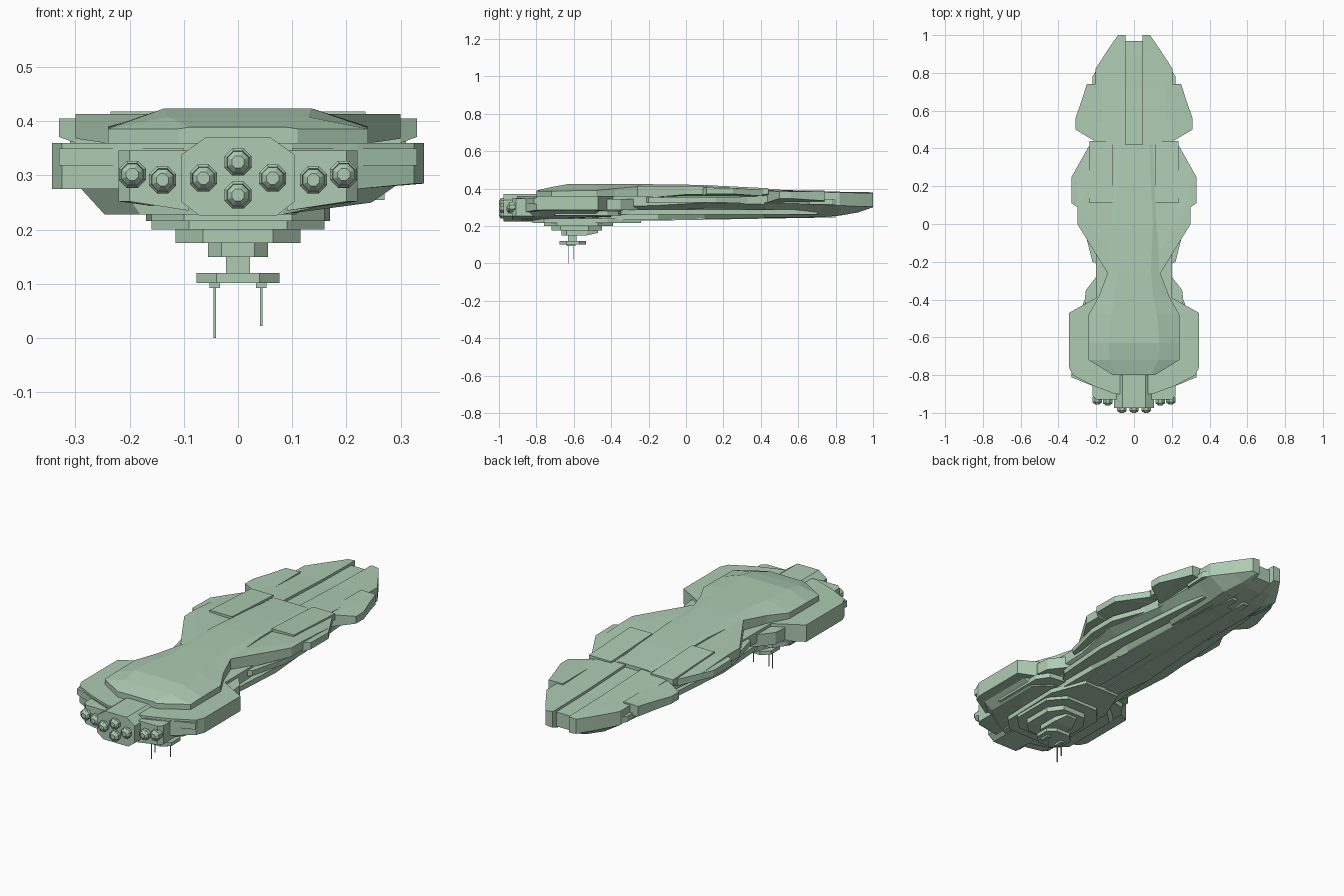
import bpy, bmesh, math

if "Cube" in bpy.data.objects:
    bpy.data.objects.remove(bpy.data.objects["Cube"])

mat = bpy.data.materials.new("pale_green_hull")
mat.diffuse_color = (0.42, 0.60, 0.45, 1)
mat.use_nodes = True
mat.node_tree.nodes["Principled BSDF"].inputs["Base Color"].default_value = mat.diffuse_color


def finish(name, bm):
    bmesh.ops.recalc_face_normals(bm, faces=bm.faces)
    me = bpy.data.meshes.new(name)
    bm.to_mesh(me)
    bm.free()
    me.materials.append(mat)
    ob = bpy.data.objects.new(name, me)
    bpy.context.collection.objects.link(ob)
    return ob


def loft(name, sections):
    """Sections along y: (y, half profile of (x, z) from top to bottom)."""
    bm = bmesh.new()
    rings = []
    for y, prof in sections:
        pts = prof + [(-x, z) for x, z in reversed(prof)]
        rings.append([bm.verts.new((x, y, z)) for x, z in pts])
    n = len(rings[0])
    for a, b in zip(rings, rings[1:]):
        for i in range(n):
            j = (i + 1) % n
            bm.faces.new((a[i], a[j], b[j], b[i]))
    bm.faces.new(rings[0])
    bm.faces.new(rings[-1])
    return finish(name, bm)


def slab(name, pts, z0, z1, side=0, inset=1.0):
    """Plan outline extruded in z; side=0 mirrors a half outline into one plate.
    z0 and z1 may be functions of (x, y); inset scales x on the bottom."""
    f0 = z0 if callable(z0) else lambda x, y: z0
    f1 = z1 if callable(z1) else lambda x, y: z1
    if side == 0:
        pts = pts + [(-x, y) for x, y in reversed(pts)]
    s = side or 1
    bm = bmesh.new()
    lo = [bm.verts.new((s * x * inset, y, f0(x, y))) for x, y in pts]
    hi = [bm.verts.new((s * x, y, f1(x, y))) for x, y in pts]
    n = len(pts)
    for i in range(n):
        j = (i + 1) % n
        bm.faces.new((lo[i], lo[j], hi[j], hi[i]))
    bm.faces.new(lo)
    bm.faces.new(hi)
    bmesh.ops.triangulate(bm, faces=[f for f in bm.faces if len(f.verts) > 4])
    return finish(name, bm)


def pair(name, pts, z0, z1, inset=1.0):
    for s, tag in ((1, "right"), (-1, "left")):
        slab(f"{name}_{tag}", pts, z0, z1, s, inset)


def box(name, x0, x1, y0, y1, z0, z1):
    return slab(name, [(x0, y0), (x1, y0), (x1, y1), (x0, y1)], z0, z1, 1)


def nozzle(name, x, y, z, r=0.027):
    """Octagonal engine bell with a domed plug."""
    bm = bmesh.new()
    rings = []
    for rr, dy in ((r * .85, .03), (r, .012), (r, -.008), (r * .82, -.014),
                   (r * .78, -.01), (r * .45, -.02)):
        rings.append([bm.verts.new((x + rr * math.cos((k + .5) * math.pi / 4), y + dy,
                                    z + rr * math.sin((k + .5) * math.pi / 4)))
                      for k in range(8)])
    for a, b in zip(rings, rings[1:]):
        for i in range(8):
            j = (i + 1) % 8
            bm.faces.new((a[i], a[j], b[j], b[i]))
    bm.faces.new(rings[0])
    bm.faces.new(rings[-1])
    finish(name, bm)


# Upper deck: broad domed stern, narrow waist, spine running forward
loft("upper_deck", [
    (y, [(xp, zt), (xe, ze), (xe, zb)]) for y, xp, xe, zt, ze, zb in (
        (-.80, .09, .11, .389, .386, .355), (-.72, .13, .24, .408, .386, .355),
        (-.63, .135, .24, .424, .388, .355), (-.48, .12, .24, .424, .390, .355),
        (-.38, .10, .185, .424, .400, .355), (-.26, .09, .14, .424, .410, .355),
        (0, .10, .12, .421, .415, .355), (.2, .09, .11, .414, .408, .35),
        (.42, .08, .10, .401, .396, .33))])

# Forward shoulders, outer wings and raised plates
pair("shoulder", [(.09, -.20), (.14, -.26), (.30, 0), (.30, .09), (.30, .30), (.22, .44), (.08, .44)],
     lambda x, y: .345 if x < .2 else .368,
     lambda x, y: .413 - max(0, y - .09) * .06)
pair("outer_wing", [(.24, .09), (.30, .09), (.33, .11), (.33, .25), (.24, .41), (.20, .41)],
     lambda x, y: .36 if x < .31 else .371, lambda x, y: .405 - max(0, y - .2) * .05)
pair("shoulder_plate", [(.11, .11), (.235, .11), (.235, .44), (.11, .44)],
     .37, lambda x, y: .418 - (y - .11) * .05)

# Main hull under the deck
loft("main_hull", [
    (y, [(w, zt), (w, zm), (w * .72, zm - .03), (wb, zb)]) for y, w, wb, zt, zm, zb in (
        (-.86, .20, .10, .35, .29, .228), (-.45, .20, .15, .36, .30, .228),
        (-.15, .20, .14, .36, .31, .235), (.10, .24, .12, .365, .325, .238),
        (.44, .19, .10, .375, .315, .242), (.72, .17, .08, .36, .315, .247))])
pair("hull_strake", [(.12, -.40), (.19, -.30), (.21, .0), (.18, .36), (.15, .70), (.10, .74)],
     .262, .288)
pair("belly_strake", [(.02, -.25), (.10, -.25), (.13, -.05), (.10, .45), (.05, .80), (.02, .80)],
     lambda x, y: .228 + max(0, y + .2) * .018, .26)
pair("midship_ledge", [(.10, -.26), (.22, -.20), (.27, .0), (.27, .16), (.18, .40), (.1, .40)],
     .325, .352)

# Bow: two prongs either side of a recessed trench
PRONG = ((.42, .20, .397, .325, .245), (.72, .205, .385, .315, .247),
         (.82, .205, .383, .310, .255), (.92, .14, .381, .305, .272), (1.0, .085, .380, .303, .300))
for s, tag in ((1, "right"), (-1, "left")):
    bm = bmesh.new()
    rings = []
    for y, w, zt, zm, zb in PRONG:
        xi = .045
        prof = [(xi, zt), (w, zt - .004), (w, zm), (xi + (w - xi) * .45, zb), (xi, zb)]
        rings.append([bm.verts.new((s * x, y, z)) for x, z in prof])
    for a, b in zip(rings, rings[1:]):
        for i in range(5):
            j = (i + 1) % 5
            bm.faces.new((a[i], a[j], b[j], b[i]))
    bm.faces.new(rings[0])
    bm.faces.new(rings[-1])
    finish("bow_prong_" + tag, bm)
loft("bow_trench", [(.42, [(.05, .384), (.05, .245)]), (.72, [(.05, .372), (.05, .248)]),
                    (.90, [(.05, .369), (.05, .270)]), (.97, [(.05, .367), (.05, .295)])])

# Bow side pods, flared outwards
pair("bow_pod", [(.17, .42), (.21, .44), (.31, .50), (.31, .56), (.275, .66), (.25, .74), (.17, .74)],
     lambda x, y: .325 + max(0, x - .2) * .2, lambda x, y: .389 - max(0, x - .2) * .05)
pair("bow_cheek", [(.14, .60), (.215, .66), (.22, .78), (.17, .86), (.12, .86)], .315, .345)

# Stern armour
stern = [(.10, -.90), (.22, -.855), (.325, -.80), (.343, -.76), (.343, -.47), (.20, -.39), (.12, -.36)]
slab("stern_armour", stern, lambda x, y: .285 if x > .3 else .275, .36)
slab("stern_underside", [(.10, -.88), (.22, -.85), (.30, -.78), (.30, -.48), (.20, -.40)],
     lambda x, y: .228 if x < .15 else .25, .287, inset=.82)
pair("stern_band", [(.10, -.905), (.33, -.812), (.33, -.76), (.10, -.76)], .318, .35)
pair("waist_fairing", [(.12, -.48), (.25, -.45), (.262, -.41), (.255, -.35), (.20, -.28), (.12, -.20)],
     .285, .345)
pair("lower_ledge", [(.10, -.74), (.27, -.70), (.27, -.42), (.23, -.36), (.10, -.34)], .255, .28)

# Engine housings and nozzles
octagon = [(.06, .37), (.105, .338), (.105, .252), (.07, .225)]
loft("centre_engine_block", [(-.975, octagon), (-.78, octagon)])
pair("side_engine_block", [(.09, -.93), (.20, -.93), (.22, -.91), (.22, -.78), (.09, -.78)],
     lambda x, y: .235 if x < .15 else .252, .346)
for i, (x, y, z) in enumerate(((0, -.98, .325), (0, -.98, .264), (.064, -.98, .295), (-.064, -.98, .295),
                               (.139, -.94, .292), (-.139, -.94, .292),
                               (.195, -.935, .302), (-.195, -.935, .302))):
    nozzle(f"engine_nozzle_{i + 1}", x, y, z)

# Stepped belly turret
slab("belly_plate", [(.10, -.82), (.16, -.76), (.17, -.42), (.10, -.24)], .216, .24)
slab("belly_step_1", [(.09, -.76), (.16, -.69), (.16, -.47), (.09, -.39)], .20, .23)
slab("belly_step_2", [(.065, -.72), (.115, -.67), (.115, -.52), (.065, -.45)], .175, .21)
slab("belly_step_3", [(.03, -.665), (.055, -.64), (.055, -.53), (.03, -.47)],
     lambda x, y: .15 if y < -.5 else .163, .18)
box("mast", -.022, .022, -.63, -.585, .118, .155)
slab("sensor_disc", [(.04, -.675), (.077, -.64), (.077, -.57), (.04, -.535)], .102, .12)
for s, tag in ((1, "right"), (-1, "left")):
    box("antenna_base_" + tag, s * .043 - .01, s * .043 + .01, -.64, -.59, .092, .104)
for i, (x, y, z) in enumerate(((-.043, -.63, 0), (-.043, -.60, .022), (.043, -.60, .022))):
    box(f"antenna_{i + 1}", x - .002, x + .002, y - .002, y + .002, z, .095)
